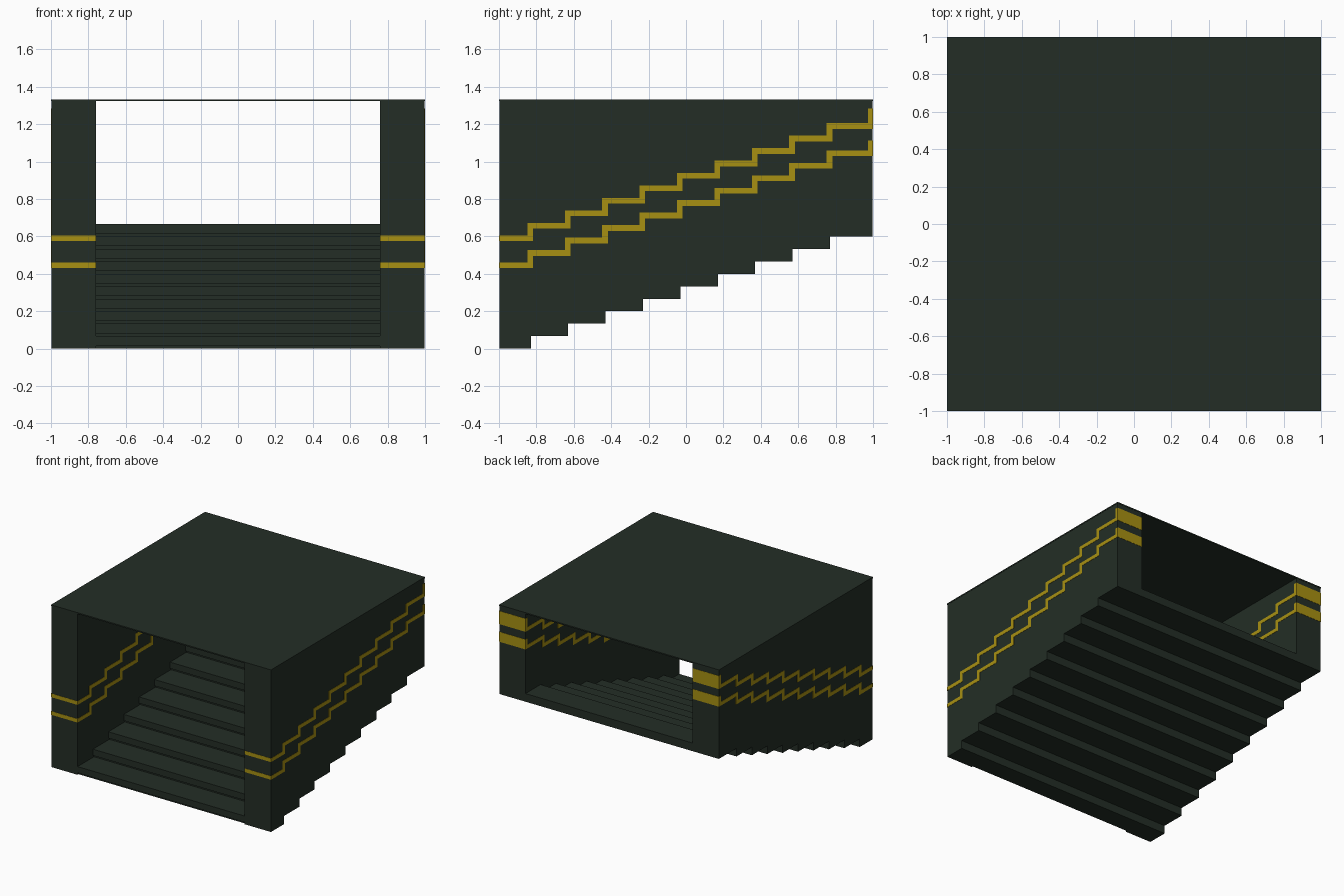
import bpy, bmesh

if "Cube" in bpy.data.objects:
    bpy.data.objects.remove(bpy.data.objects["Cube"])

STEPS, RUN, RISE = 10, 0.2, 0.0667
INNER, OUTER, TOP = 0.76, 0.998, 1.333


def material(name, rgb):
    m = bpy.data.materials.new(name)
    m.use_nodes = True
    m.diffuse_color = (*rgb, 1)
    bsdf = m.node_tree.nodes["Principled BSDF"]
    bsdf.inputs["Base Color"].default_value = (*rgb, 1)
    bsdf.inputs["Roughness"].default_value = 0.8
    return m


green = material("dark green", (0.017, 0.027, 0.019))
yellow = material("stripe yellow", (0.39, 0.28, 0.006))


def extrude_x(name, profile, x0, x1, mat):
    """Extrude a closed (y, z) outline from x0 to x1."""
    bm = bmesh.new()
    face = bm.faces.new([bm.verts.new((x0, y, z)) for y, z in profile])
    out = bmesh.ops.extrude_face_region(bm, geom=[face])
    verts = [v for v in out["geom"] if isinstance(v, bmesh.types.BMVert)]
    bmesh.ops.translate(bm, verts=verts, vec=(x1 - x0, 0, 0))
    bmesh.ops.recalc_face_normals(bm, faces=bm.faces)
    mesh = bpy.data.meshes.new(name)
    bm.to_mesh(mesh)
    bm.free()
    mesh.materials.append(mat)
    ob = bpy.data.objects.new(name, mesh)
    bpy.context.collection.objects.link(ob)
    return ob


# Stepped underside shared by walls and stairs, from front to back
underside = []
for i in range(STEPS):
    start = -0.998 if i == 0 else -1.03 + RUN * i
    end = 0.998 if i == STEPS - 1 else -0.83 + RUN * i
    if i:
        start = -0.83 + RUN * (i - 1)
    underside += [(start, RISE * i), (end, RISE * i)]

# Stair treads with a small recess under each nosing
treads = []
for i in range(STEPS):
    y, z = -0.997 + RUN * i, RISE * i
    treads += [(y + 0.012, z), (y + 0.012, z + 0.015), (y, z + 0.015), (y, z + RISE)]
treads.append((0.998, RISE * STEPS))
extrude_x("stairs", treads + underside[:0:-1], -INNER, INNER, green)


# Stepped stripe outline rising from the front to the back
def stripe_outline(z0, end_z):
    w = 0.03
    lower, upper = [(-1, z0)], [(-1, z0 + w)]
    for i in range(STEPS - 1):
        y, z = -0.848 + RUN * i, z0 + RISE * i
        upper += [(y, z + w), (y, z + RISE + w)]
        lower += [(y + w, z), (y + w, z + RISE)]
    z = z0 + RISE * (STEPS - 1)
    upper += [(0.973, z + w), (0.973, end_z), (1, end_z)]
    lower.append((1, z))
    return lower + upper[::-1]


# Side walls, each wrapped by two stripes standing just proud of it
for side, s in (("left", 1), ("right", -1)):
    extrude_x(side + "_wall", underside + [(0.998, TOP), (-0.998, TOP)],
              s * INNER, s * OUTER, green)
    for label, z0, end_z in (("lower", 0.43, 1.112), ("upper", 0.575, 1.283)):
        extrude_x(f"{side}_{label}_stripe", stripe_outline(z0, end_z),
                  s * (INNER - 0.002), s * 1.0, yellow)

# Thin flat roof
extrude_x("roof", [(-1, TOP - 0.01), (1, TOP - 0.01), (1, TOP), (-1, TOP)], -1, 1, green)
